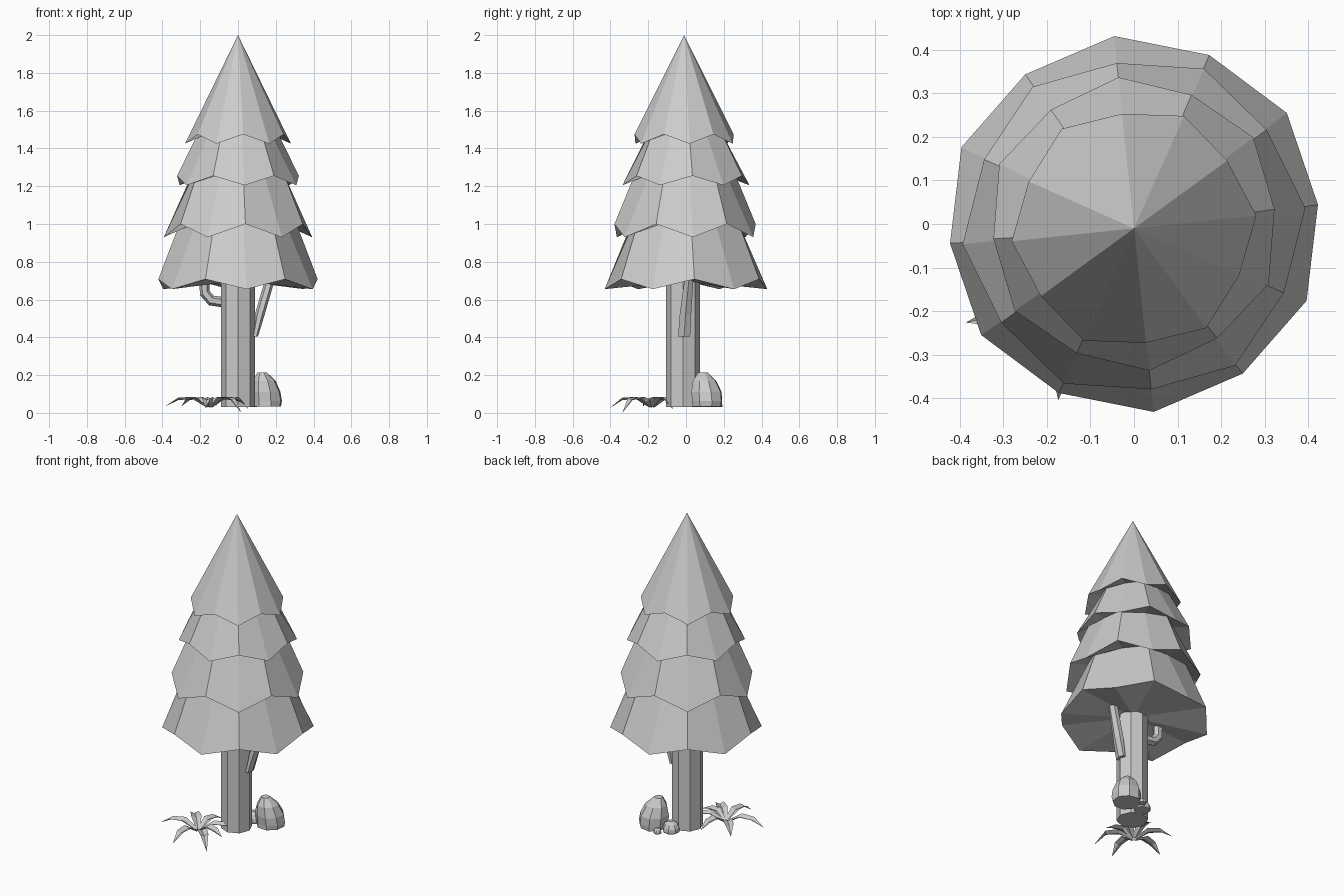
import bpy
import bmesh
import random
from math import sin, cos, pi, radians
from mathutils import Vector

random.seed(4)
cube = bpy.data.objects.get("Cube")
if cube:
    bpy.data.objects.remove(cube, do_unlink=True)

grey = bpy.data.materials.new("matte_grey")
grey.use_nodes = True
COLOUR = (0.6, 0.6, 0.6, 1)
grey.diffuse_color = COLOUR
grey.node_tree.nodes["Principled BSDF"].inputs["Base Color"].default_value = COLOUR


def ring(x, y, z, rx, ry=None, n=8, phase=0.0, jitter=0.0):
    """Horizontal loop of points."""
    ry = ry or rx
    pts = []
    for i in range(n):
        a = phase + 2 * pi * i / n
        k = 1 + random.uniform(-jitter, jitter)
        pts.append(Vector((x + rx * k * cos(a), y + ry * k * sin(a), z)))
    return pts


def skin(bm, rings, closed=True):
    """Join successive loops with faces; a one-point loop is a tip."""
    loops = [[bm.verts.new(p) for p in r] for r in rings]
    for a, b in zip(loops, loops[1:]):
        n = max(len(a), len(b))
        for i in range(n if closed else n - 1):
            j = (i + 1) % n
            if len(a) == 1:
                bm.faces.new((a[0], b[i], b[j]))
            elif len(b) == 1:
                bm.faces.new((a[i], a[j], b[0]))
            else:
                bm.faces.new((a[i], a[j], b[j], b[i]))
    if closed:
        for end in (loops[0], loops[-1]):
            if len(end) > 2:
                bm.faces.new(end)


def finish(name, bm):
    bmesh.ops.recalc_face_normals(bm, faces=bm.faces)
    mesh = bpy.data.meshes.new(name)
    bm.to_mesh(mesh)
    bm.free()
    mesh.materials.append(grey)
    obj = bpy.data.objects.new(name, mesh)
    bpy.context.collection.objects.link(obj)


def solid(name, rings):
    bm = bmesh.new()
    skin(bm, rings)
    finish(name, bm)


# Crown: four skirts with zigzag hems, each tucked in above the next
SIDES = 12
TURN = radians(6)


def hem(low_z, high_z, low_r, high_r, y, low_first):
    pts = []
    for i in range(SIDES):
        low = (i % 2 == 0) == low_first
        r, z = (low_r, low_z) if low else (high_r, high_z)
        a = TURN + 2 * pi * i / SIDES
        pts.append(Vector((r * cos(a), y + r * sin(a), z)))
    return pts


def tuck(r, z, low_first):
    """Six-cornered top of a skirt, flat above each low point of its hem."""
    return hem(z, z, r * 0.91, r * 1.03, -0.005, low_first)


solid("crown", [
    [Vector((0, -0.01, 2.0))],
    hem(1.425, 1.475, 0.282, 0.264, -0.01, True), tuck(0.205, 1.485, False),
    hem(1.205, 1.255, 0.338, 0.324, 0, False), tuck(0.26, 1.262, True),
    hem(0.93, 1.0, 0.395, 0.376, -0.005, True), tuck(0.3, 1.007, False),
    hem(0.655, 0.708, 0.433, 0.424, 0, False),
    [Vector((0, 0, 0.7))],
])

# Trunk
solid("trunk", [ring(0, -0.015, z, 0.09) for z in (0.03, 0.74)])

# Long branch rising on the left side
solid("left_branch", [
    ring(0.09, -0.01, 0.405, 0.016, 0.037, n=6),
    ring(0.115, -0.003, 0.52, 0.026, 0.035, n=6),
    ring(0.176, 0.018, 0.73, 0.026, 0.026, n=6),
])

# Hooked branch on the right side: centre x, z and tilt of each section
hook = []
for x, z, tilt in ((-0.07, 0.585, 90), (-0.142, 0.595, 65), (-0.176, 0.635, 25), (-0.178, 0.73, 0)):
    t = radians(tilt)
    hook.append([Vector((x + 0.028 * cos(a) * cos(t), 0.028 * sin(a), z + 0.028 * cos(a) * sin(t)))
                 for a in (2 * pi * i / 6 for i in range(6))])
solid("right_branch", hook)


# Rocks: faceted domes
def rock(name, x, y, z, r, h, lean=0.0):
    profile = ((0.94, 0), (1.0, 0.15), (0.98, 0.42), (0.74, 0.75), (0.3, 1.0))
    solid(name, [ring(x - lean * t * t, y - lean * t * t, z + h * t, r * k, n=8, phase=0.3, jitter=0.05)
                 for k, t in profile])


rock("large_rock", 0.15, 0.112, 0.035, 0.086, 0.18, 0.022)
rock("small_rock", 0.03, 0.105, 0.03, 0.05, 0.065)
rock("pebble", 0.08, 0.17, 0.03, 0.024, 0.03)

# Ground plant: arching leaves folded along the middle
bm = bmesh.new()
base = Vector((-0.15, -0.18, 0))
for angle, length, tip_z in ((191, 0.24, 0.035), (264, 0.225, 0.025), (317, 0.23, 0.0), (350, 0.19, 0.05),
                             (28, 0.235, 0.02), (80, 0.2, 0.04), (133, 0.22, 0.035)):
    a = radians(angle)
    out, side = Vector((cos(a), sin(a), 0)), Vector((-sin(a), cos(a), 0))
    rows = []
    for t, z, w in ((0.06, 0.04, 0.012), (0.38, 0.085, 0.03), (0.7, 0.08, 0.024)):
        mid = base + out * (length * t)
        rows.append([mid + side * (w * s) + Vector((0, 0, z - 0.012 * (s == 0))) for s in (-1, 0, 1)])
    rows.append([base + out * length + Vector((0, 0, tip_z))])
    # The tip closes on both halves of the leaf
    skin(bm, rows, closed=False)
finish("leafy_plant", bm)
